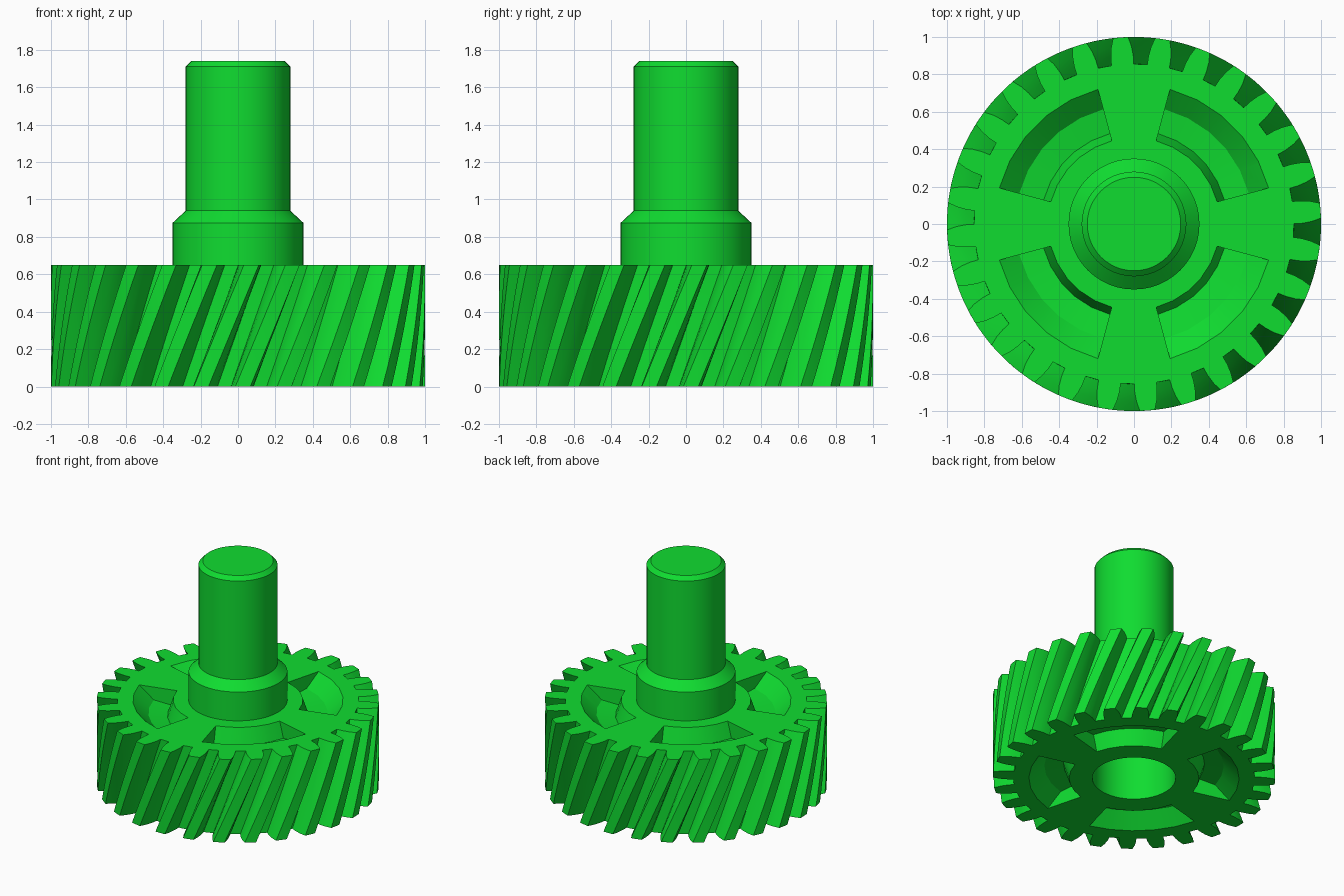
import bpy
from math import sin, cos, pi, radians

if "Cube" in bpy.data.objects:
    bpy.data.objects.remove(bpy.data.objects["Cube"])

TEETH, HEIGHT, TWIST = 28, 0.65, 0.27
green = bpy.data.materials.new("green")
green.diffuse_color = (0.005, 0.72, 0.03, 1)
green.use_nodes = True
green.node_tree.nodes["Principled BSDF"].inputs["Base Color"].default_value = green.diffuse_color


def make(name, verts, faces):
    mesh = bpy.data.meshes.new(name)
    mesh.from_pydata(verts, [], faces)
    mesh.materials.append(green)
    ob = bpy.data.objects.new(name, mesh)
    bpy.context.collection.objects.link(ob)
    bpy.ops.object.select_all(action='DESELECT')
    ob.select_set(True)
    bpy.context.view_layer.objects.active = ob
    bpy.ops.object.mode_set(mode='EDIT')
    bpy.ops.mesh.select_all(action='SELECT')
    bpy.ops.mesh.normals_make_consistent(inside=False)
    bpy.ops.object.mode_set(mode='OBJECT')
    return ob


def loft(name, rings):
    """Skin equal closed rings, capped at both ends."""
    n, m = len(rings[0]), len(rings)
    verts = [p for ring in rings for p in ring]
    faces = [(k * n + i, k * n + (i + 1) % n, (k + 1) * n + (i + 1) % n, (k + 1) * n + i)
             for k in range(m - 1) for i in range(n)]
    faces += [tuple(range(n))[::-1], tuple(range((m - 1) * n, m * n))]
    return make(name, verts, faces)


def lathe(name, profile, sides=48):
    return loft(name, [[(r * cos(2 * pi * i / sides), r * sin(2 * pi * i / sides), z)
                        for i in range(sides)] for r, z in profile])


def smooth(ob):
    bpy.ops.object.select_all(action='DESELECT')
    ob.select_set(True)
    bpy.context.view_layer.objects.active = ob
    bpy.ops.object.shade_smooth_by_angle(angle=radians(25))


def cut(ob, cutter):
    mod = ob.modifiers.new("cut", 'BOOLEAN')
    mod.operation, mod.solver, mod.object = 'DIFFERENCE', 'EXACT', cutter
    cutter.hide_render = True
    bpy.context.view_layer.objects.active = ob
    bpy.ops.object.modifier_apply(modifier=mod.name)
    bpy.data.objects.remove(cutter)


# Helical gear: convex tooth flank as (radius, half angle), twisted upward
flank = [(0.855, 0.070), (0.90, 0.067), (0.95, 0.057), (1.0, 0.040)]
tooth = [(r, -a) for r, a in flank] + [(1.0, 0.0)] + [(r, a) for r, a in reversed(flank)]
rings = []
for k in range(9):
    t = k / 8
    base = radians(94.1) + TWIST * (t - 1)
    rings.append([(r * cos(base + 2 * pi * j / TEETH + a), r * sin(base + 2 * pi * j / TEETH + a), HEIGHT * t)
                  for j in range(TEETH) for r, a in tooth])
gear = loft("helical_gear", rings)

# Four shallow dished pockets on each face, leaving four spokes
section = [(0.46, 0.1), (0.46, 0.0), (0.50, -0.12), (0.635, -0.10), (0.745, 0.0), (0.745, 0.1)]
for face_z, side in ((HEIGHT, 1), (0, -1)):
    for q in range(4):
        angles = [radians(15 + 90 * q + 12 * s) for s in range(6)]
        cut(gear, loft("pocket_cutter", [[(r * cos(a), r * sin(a), face_z + side * h)
                                          for r, h in section] for a in angles]))

# Open bore in the underside
cut(gear, lathe("bore_cutter", [(0.295, -0.1), (0.295, 0.6)]))
smooth(gear)

# Stepped shaft with chamfered collar and end
shaft = lathe("shaft", [(0.35, 0.645), (0.35, 0.875), (0.28, 0.94), (0.28, 1.71), (0.25, 1.74)])
smooth(shaft)
